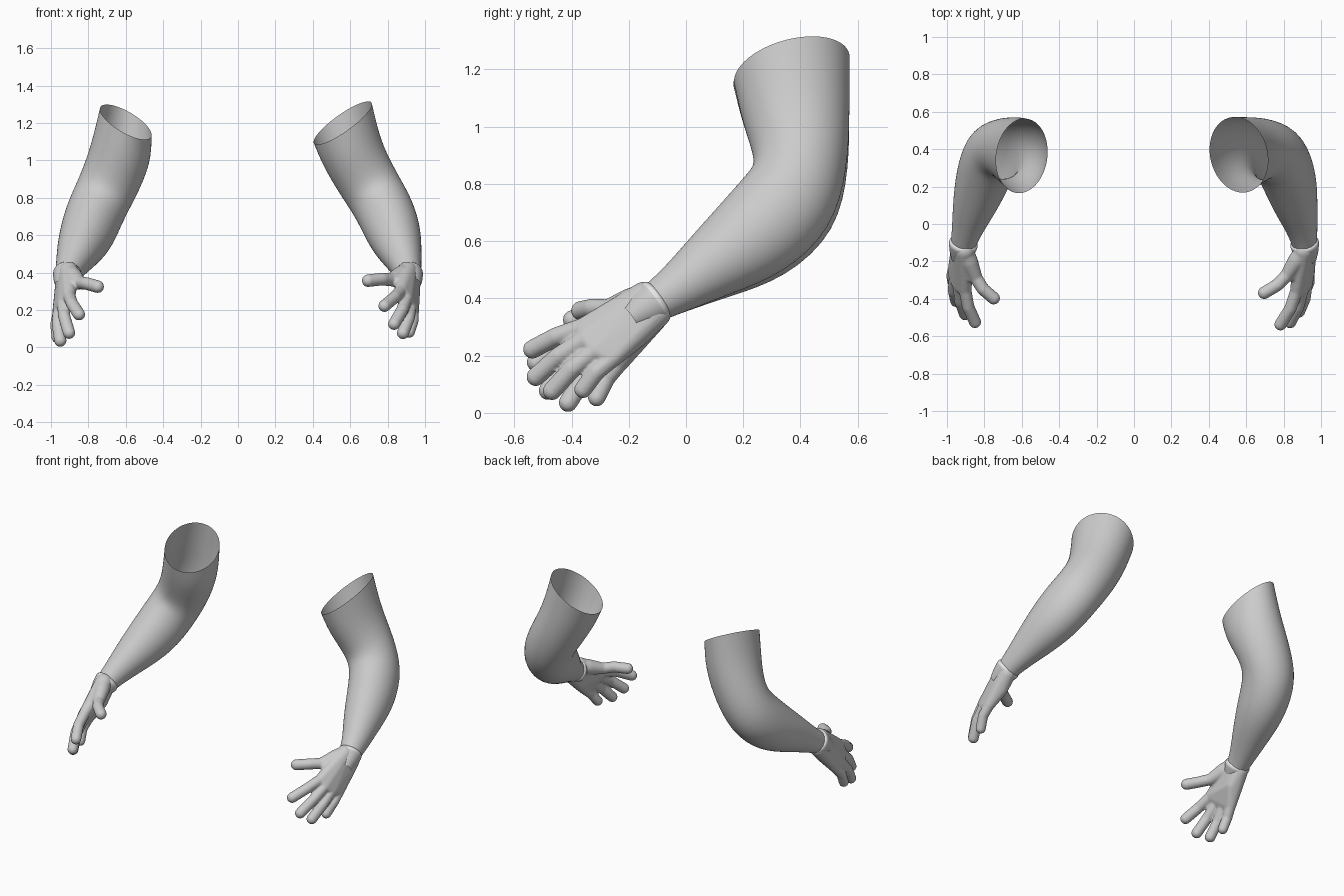
import bpy, bmesh, math
from mathutils import Vector

cube = bpy.data.objects.get("Cube")
if cube:
    bpy.data.objects.remove(cube)


def material(name, value):
    mat = bpy.data.materials.new(name)
    mat.use_nodes = True
    color = (value, value, value, 1)
    mat.diffuse_color = color
    mat.node_tree.nodes["Principled BSDF"].inputs["Base Color"].default_value = color
    return mat


GREY = material("soft grey", 0.6)
PALE = material("pale grey", 0.85)


def finish(bm, name, mats, side):
    """Mirror to the chosen side, fix normals and create the object."""
    for v in bm.verts:
        v.co.x *= side
    bmesh.ops.recalc_face_normals(bm, faces=bm.faces)
    for f in bm.faces:
        f.smooth = True
    mesh = bpy.data.meshes.new(name)
    bm.to_mesh(mesh)
    bm.free()
    for m in mats:
        mesh.materials.append(m)
    ob = bpy.data.objects.new(name, mesh)
    bpy.context.collection.objects.link(ob)
    return ob


def loft(rings, pale_from, segments=24):
    """Open tube through rings of (centre, normal, half width, half depth)."""
    bm = bmesh.new()
    loops = []
    for centre, normal, a, b in rings:
        n = Vector(normal).normalized()
        u = (Vector((1, 0, 0)) - n * n.x).normalized()
        w = n.cross(u)
        loops.append([])
        for i in range(segments):
            t = math.tau * i / segments
            p = Vector(centre) + u * a * math.cos(t) + w * b * math.sin(t)
            loops[-1].append(bm.verts.new(p))
    for row, (lo, hi) in enumerate(zip(loops, loops[1:])):
        for i in range(segments):
            j = (i + 1) % segments
            f = bm.faces.new((lo[i], lo[j], hi[j], hi[i]))
            f.material_index = int(row >= pale_from)
    return bm


def hull(bm, balls):
    """Add the convex hull of several balls (centre, radius)."""
    part = bmesh.new()
    for c, r in balls:
        made = bmesh.ops.create_icosphere(part, subdivisions=3, radius=r)
        bmesh.ops.translate(part, verts=made["verts"], vec=c)
    res = bmesh.ops.convex_hull(part, input=part.verts)
    junk = {g for g in res["geom_interior"] + res["geom_unused"]
            if isinstance(g, bmesh.types.BMVert)}
    bmesh.ops.delete(part, geom=list(junk), context="VERTS")
    temp = bpy.data.meshes.new("temp")
    part.to_mesh(temp)
    part.free()
    bm.from_mesh(temp)
    bpy.data.meshes.remove(temp)


# Arm sections: centre, shift on the right arm, half width, half depth
ARM = [
    ((.56, .37, 1.20), (.04, -.006, .005), .19, .21),
    ((.61, .385, 1.03), (.015, 0, 0), .169, .19),
    ((.705, .408, .865), (-.01, .004, -.004), .162, .16),
    ((.783, .365, .74), (-.02, .014, -.012), .157, .18),
    ((.832, .238, .615), (-.025, .01, -.012), .15, .168),
    ((.868, .085, .515), (-.012, .004, -.005), .117, .122),
    ((.898, -.02, .44), (-.008, 0, 0), .085, .09),
    ((.912, -.105, .388), (0, 0, 0), .068, .07),
    ((.915, -.14, .364), (0, 0, 0), .06, .065),
]
RIM_NORMAL = {1: (.7, .28, -1), -1: (.55, .32, -1)}
WRIST_NORMAL = Vector((.17, -.8, -.55)).normalized()

# Fingers: knuckle, left tip, right tip, ball radius
FINGERS = [
    ((.87, -.355, .30), (.783, -.537, .222), (.85, -.524, .177), .033),
    ((.90, -.35, .26), (.835, -.525, .126), (.903, -.482, .078), .033),
    ((.922, -.315, .22), (.882, -.468, .077), (.95, -.412, .036), .033),
    ((.935, -.255, .193), (.915, -.36, .082), (.966, -.312, .053), .031),
]
THUMB = ((.82, -.27, .362), (.696, -.368, .357), (.75, -.397, .325), .034)
WRIST = [Vector(p) for p in ((.905, -.145, .405), (.922, -.105, .35))]
PALM_HEEL = Vector((.915, -.165, .275))

for side, label in ((1, "left"), (-1, "right")):
    # Hollow arm, open at the upper end
    centres = [Vector(c) + Vector(shift) * (side < 0) for c, shift, a, b in ARM]
    rings = []
    for i, c in enumerate(centres):
        n = centres[min(i + 1, len(ARM) - 1)] - centres[max(i - 1, 0)]
        a, b = ARM[i][2:]
        if i == 0:
            n = RIM_NORMAL[side]
            a *= 1 if side > 0 else .83
        rings.append((c, n, a, b))
    arm = finish(loft(rings, len(ARM)), label + "_arm", [GREY], side)
    subdivide = arm.modifiers.new("smooth surface", "SUBSURF")
    subdivide.levels = subdivide.render_levels = 2

    # Glove cuff with a pale edge sloping toward the elbow
    middle = Vector((.913, -.112, .386))
    profile = [(.1, .046), (.05, .065), (.014, .074), (0, .077), (-.01, .077),
               (-.02, .073), (-.022, .062)]
    bm = loft([(middle + WRIST_NORMAL * d, WRIST_NORMAL, r, r)
               for d, r in profile], 3, 40)
    finish(bm, label + "_cuff", [GREY, PALE], side)

    # Gloved hand: palm hull plus tapered fingers, fused into one skin
    bm = bmesh.new()
    palm = [(p, .054) for p in WRIST] + [(PALM_HEEL, .042)]
    for base, left_tip, right_tip, r in FINGERS + [THUMB]:
        left_tip = Vector(left_tip)
        tip = left_tip if side > 0 else Vector(right_tip)
        knuckle = Vector(base) + (tip - left_tip) * .5
        bend = (knuckle + tip) / 2 + Vector((.01, -.006, .006))
        if base is THUMB[0]:
            root = WRIST[0].lerp(knuckle, .4)
            hull(bm, [(WRIST[0], .048), (root, .048), (knuckle, .036)])
            hull(bm, [(root, .044), (knuckle, .033),
                      (Vector(FINGERS[0][0]).lerp(WRIST[0], .35), .03)])
        else:
            palm.append((knuckle, r + .002))
        hull(bm, [(knuckle, r + .001), (bend, r)])
        hull(bm, [(bend, r), (tip, r)])
    hull(bm, palm)
    hand = finish(bm, label + "_hand", [GREY], side)
    remesh = hand.modifiers.new("fuse", "REMESH")
    remesh.mode = "VOXEL"
    remesh.voxel_size = .006
    remesh.use_smooth_shade = True
    relax = hand.modifiers.new("relax", "SMOOTH")
    relax.factor = .5
    relax.iterations = 5
